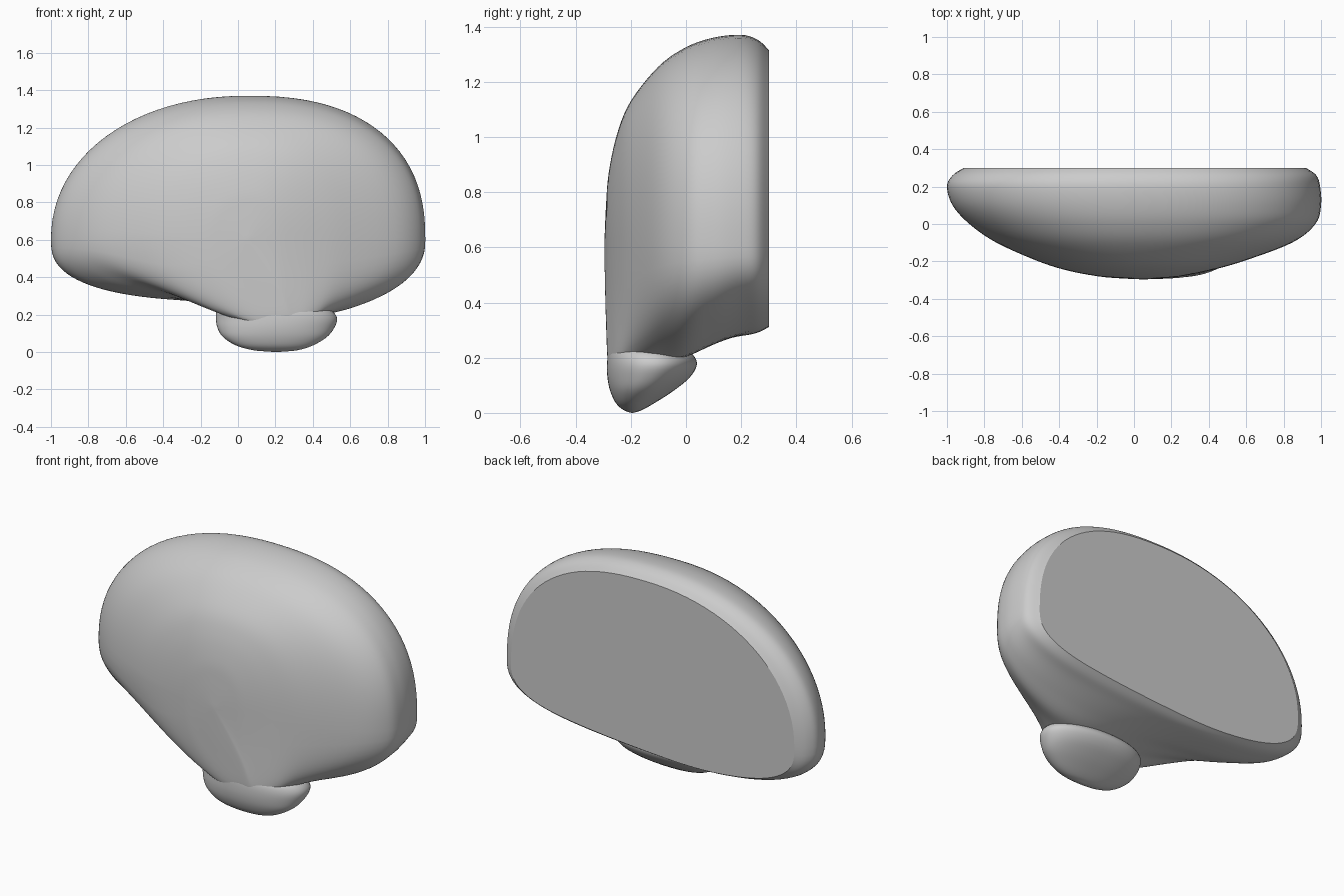
import bpy, bmesh, math

if "Cube" in bpy.data.objects:
    bpy.data.objects.remove(bpy.data.objects["Cube"])

SIDES = 96
NECK_X = 0.205


def spline(rows, steps):
    """Smoothly interpolated parameter rows (Catmull-Rom)."""
    out = []
    for i in range(len(rows) - 1):
        a, b, c, d = (rows[max(0, min(len(rows) - 1, i + k))] for k in (-1, 0, 1, 2))
        for s in range(steps):
            t = s / steps
            out.append([0.5 * (2 * q + (r - p) * t + (2 * p - 5 * q + 4 * r - w) * t * t
                               + (3 * q - p - 3 * r + w) * t ** 3)
                        for p, q, r, w in zip(a, b, c, d)])
    out.append(list(rows[-1]))
    return out


def loft(name, rings):
    """Skin closed rings together and cap both ends."""
    bm = bmesh.new()
    loops = [[bm.verts.new(p) for p in ring] for ring in rings]
    for a, b in zip(loops, loops[1:]):
        for i in range(len(a)):
            j = (i + 1) % len(a)
            bm.faces.new((a[i], a[j], b[j], b[i]))
    bm.faces.new(loops[0][::-1])
    bm.faces.new(loops[-1])
    bmesh.ops.recalc_face_normals(bm, faces=bm.faces)
    mesh = bpy.data.meshes.new(name)
    bm.to_mesh(mesh)
    bm.free()
    obj = bpy.data.objects.new(name, mesh)
    bpy.context.collection.objects.link(obj)
    bpy.ops.object.select_all(action='DESELECT')
    obj.select_set(True)
    bpy.context.view_layer.objects.active = obj
    bpy.ops.object.shade_smooth_by_angle(angle=math.radians(25))
    return obj


def power(v, n):
    return math.copysign(abs(v) ** (2 / n), v)


def body_ring(y, left, right, top, low_l, low_r, n_low, pull, neck):
    """Lopsided rounded outline in the xz plane; the lower half narrows to the neck."""
    ring, mid_z = [], 0.6
    for i in range(SIDES):
        a = 2 * math.pi * i / SIDES
        c, s = math.cos(a), math.sin(a)
        if s >= 0:
            n = 2.4 if c > 0 else 2.1
        else:
            n = n_low - 0.2 if c > 0 else n_low
        u, v = power(c, n), power(s, n)
        k = pull * abs(v) ** 2.3 if s < 0 else 0
        mid_x = 0.05 + (NECK_X - 0.05) * k
        edge = (right + (NECK_X + neck - right) * k) if u > 0 else (left + (NECK_X - neck - left) * k)
        x = mid_x + abs(u) * (edge - mid_x)
        if s >= 0:
            z = mid_z + v * (top - mid_z)
        else:
            t = max(0, min(1, x + 0.4))
            t = t * t * (3 - 2 * t)
            z = mid_z + v * (mid_z - low_l - (low_r - low_l) * t)
        ring.append((x, y, z))
    return ring


# Domed body, from the flat back to the front
body_rows = [
    # y, left, right, top, low left, low right, lower roundness, pull, neck half width
    (0.30, -0.91, 0.92, 1.315, 0.305, 0.35, 2.9, 0, 0.3),
    (0.26, -0.97, 0.975, 1.352, 0.285, 0.32, 2.8, 0, 0.3),
    (0.20, -1.0, 0.995, 1.37, 0.275, 0.29, 2.7, 0, 0.3),
    (0.10, -0.97, 1.0, 1.36, 0.27, 0.235, 2.7, 0, 0.3),
    (0.00, -0.88, 0.97, 1.325, 0.27, 0.18, 2.8, 0.2, 0.32),
    (-0.10, -0.735, 0.845, 1.255, 0.24, 0.16, 3.2, 0.7, 0.33),
    (-0.20, -0.51, 0.58, 1.13, 0.17, 0.15, 4.2, 1, 0.3),
    (-0.25, -0.35, 0.40, 1.01, 0.16, 0.15, 4.6, 1, 0.25),
    (-0.28, -0.19, 0.25, 0.87, 0.16, 0.16, 3.8, 1, 0.15),
    (-0.29, -0.08, 0.16, 0.75, 0.33, 0.33, 2.6, 0.8, 0.12),
    (-0.296, 0.04, 0.06, 0.61, 0.59, 0.59, 2.2, 0, 0.1),
]
loft("body", [body_ring(*r) for r in spline(body_rows, 5)])

# Rounded stub under the body, leaning to the front
foot_rows = [
    # z, left, right, front, back
    (0.235, -0.10, 0.44, -0.27, -0.03),
    (0.22, -0.115, 0.50, -0.281, 0.015),
    (0.18, -0.118, 0.53, -0.286, 0.04),
    (0.13, -0.11, 0.515, -0.285, 0.015),
    (0.08, -0.08, 0.475, -0.275, -0.045),
    (0.035, -0.01, 0.40, -0.254, -0.115),
    (0.01, 0.08, 0.32, -0.226, -0.16),
    (0.002, 0.17, 0.24, -0.205, -0.185),
    (0.0, 0.20, 0.21, -0.197, -0.193),
]


def foot_ring(z, left, right, front, back):
    ring = []
    for i in range(SIDES):
        a = 2 * math.pi * i / SIDES
        ring.append(((left + right) / 2 + (right - left) / 2 * power(math.cos(a), 2.15),
                     (front + back) / 2 + (back - front) / 2 * power(math.sin(a), 2.15), z))
    return ring


loft("foot", [foot_ring(*r) for r in spline(foot_rows, 4)])
